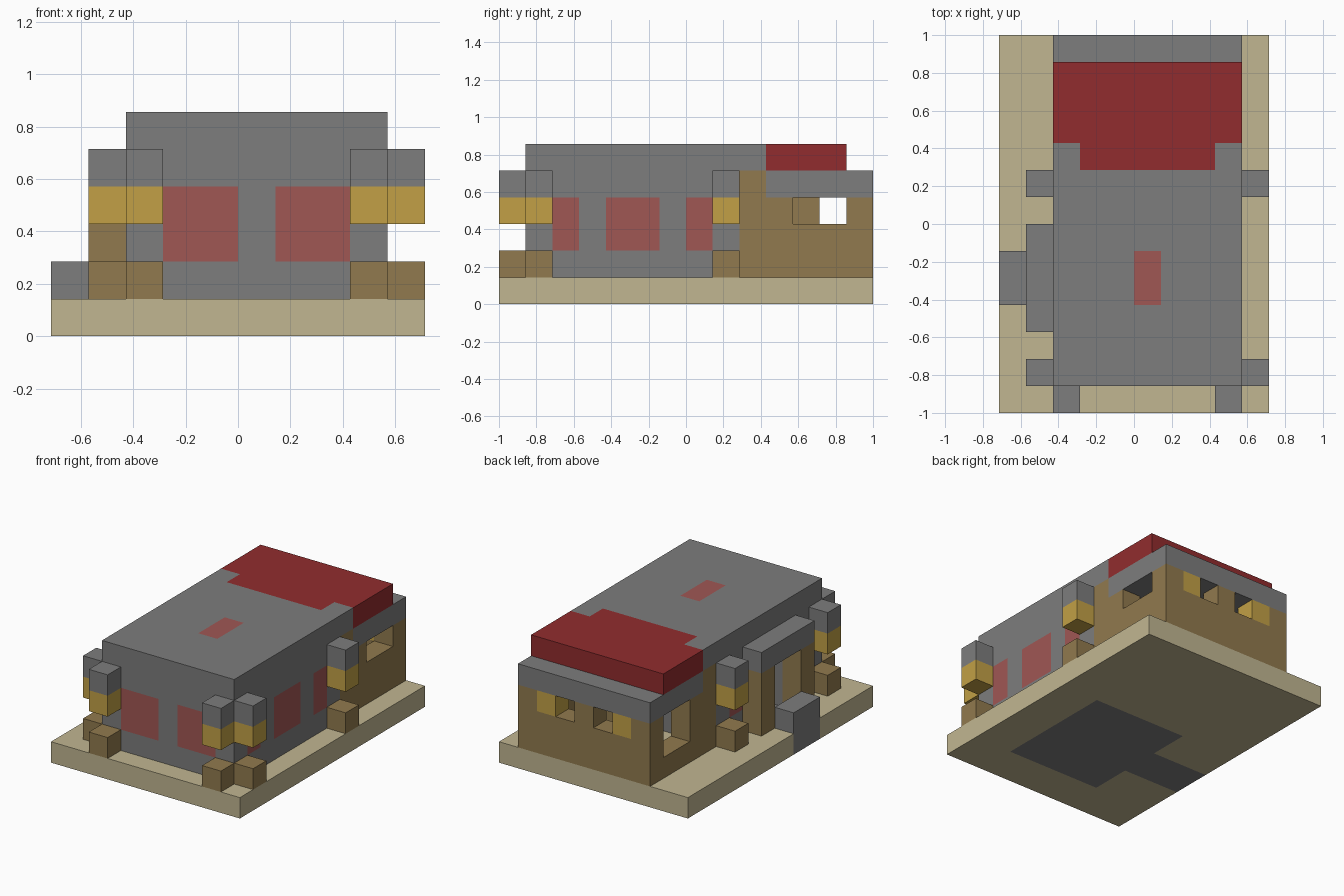
import bpy
import bmesh
from mathutils import Vector

if "Cube" in bpy.data.objects:
    bpy.data.objects.remove(bpy.data.objects["Cube"], do_unlink=True)

UNIT = 1 / 7  # edge length of one building block


def material(name, rgb):
    """Flat material from sRGB values of 0 to 255."""
    lin = [((c / 255 + 0.055) / 1.055) ** 2.4 for c in rgb] + [1]
    mat = bpy.data.materials.new(name)
    mat.use_nodes = True
    mat.diffuse_color = lin
    mat.node_tree.nodes["Principled BSDF"].inputs["Base Color"].default_value = lin
    return mat


stone = material("grey stone", (125, 125, 125))
sand = material("pale sand", (193, 182, 145))
wood = material("brown wood", (145, 122, 78))
glow = material("yellow lamp", (194, 160, 70))
roof_red = material("dark red roof", (145, 44, 46))
glass = material("pale red glass", (160, 87, 84))

cells = {}   # block position -> part name
parts = {}   # part name -> material


def fill(part, mat, xs, ys, zs):
    """Fill a cuboid of blocks; part None digs it out."""
    for x in range(*xs):
        for y in range(*ys):
            for z in range(*zs):
                if part is None:
                    cells.pop((x, y, z), None)
                else:
                    cells[x, y, z] = part
    if part:
        parts[part] = mat


# Ground slab with the stone floor and path let into it
fill("ground_slab", sand, (-5, 5), (-7, 7), (0, 1))
fill("hall_floor", stone, (-2, 3), (-5, 1), (0, 1))
fill("path", stone, (-5, -2), (-3, -1), (0, 1))
fill("door_step", stone, (-5, -4), (-3, -1), (1, 2))

# Main hall: hollow stone walls with a flat roof
fill("hall_walls", stone, (-3, 4), (-6, 2), (1, 5))
fill(None, None, (-2, 3), (-5, 1), (1, 5))
fill("hall_roof", stone, (-3, 4), (-6, 3), (5, 6))

# Rear wing: hollow timber walls, stone eaves and red roof
fill("wing_walls", wood, (-3, 4), (2, 7), (1, 4))
fill("wing_walls", wood, (-3, 4), (2, 3), (4, 5))
fill(None, None, (-2, 3), (2, 6), (1, 4))
fill("wing_eaves", stone, (-3, 4), (3, 7), (4, 5))
fill("wing_roof", roof_red, (-3, 4), (3, 6), (5, 6))
fill("wing_roof", roof_red, (-2, 3), (2, 3), (5, 6))
fill("inner_post", wood, (0, 1), (4, 5), (1, 4))

# Wing openings and yellow panels
fill(None, None, (3, 4), (4, 6), (3, 4))
fill(None, None, (-3, -2), (4, 6), (2, 4))
for hole, panel in ((1, 2), (-1, -2)):
    fill(None, None, (hole, hole + 1), (6, 7), (3, 4))
    fill("rear_panels", glow, (panel, panel + 1), (6, 7), (3, 4))

# Hall windows and skylight
for x in (-2, 1):
    fill("front_windows", glass, (x, x + 2), (-6, -5), (2, 4))
for x in (-3, 3):
    for y in (-5, 0):
        fill("side_windows", glass, (x, x + 1), (y, y + 1), (2, 4))
fill("side_windows", glass, (3, 4), (-3, -1), (2, 4))
fill("skylight", glass, (0, 1), (-3, -1), (5, 6))

# Porch around the doorway
fill(None, None, (-3, -2), (-3, -1), (1, 4))
fill("porch_roof", stone, (-4, -3), (-4, 0), (4, 5))
for y in (-4, -1):
    fill("porch_posts", wood, (-4, -3), (y, y + 1), (1, 4))

# Corner lanterns: a wooden foot, and a capped lamp above a gap
for x, y in ((-4, 1), (4, 1), (-4, -6), (4, -6), (-3, -7), (3, -7)):
    for part, mat, z in (("lantern_feet", wood, 1), ("lantern_lamps", glow, 3),
                         ("lantern_caps", stone, 4)):
        fill(part, mat, (x, x + 1), (y, y + 1), (z, z + 1))


def build(part, mat):
    """Mesh the exposed sides of every block of one part."""
    bm = bmesh.new()
    for cell, owner in cells.items():
        if owner != part:
            continue
        centre = Vector(cell) + Vector((0.5, 0.5, 0.5))
        for axis in range(3):
            for sign in (-1, 1):
                n = Vector((0, 0, 0))
                n[axis] = sign
                if tuple(int(c) for c in Vector(cell) + n) in cells:
                    continue
                u = Vector((0, 0, 0))
                u[(axis + 1) % 3] = 1
                v = n.cross(u)
                corners = (-u - v, u - v, u + v, v - u)
                bm.faces.new([bm.verts.new((centre + (n + c) / 2) * UNIT)
                              for c in corners])
    bmesh.ops.remove_doubles(bm, verts=bm.verts, dist=UNIT / 100)
    mesh = bpy.data.meshes.new(part)
    bm.to_mesh(mesh)
    bm.free()
    mesh.materials.append(mat)
    bpy.context.collection.objects.link(bpy.data.objects.new(part, mesh))


for part, mat in parts.items():
    build(part, mat)
